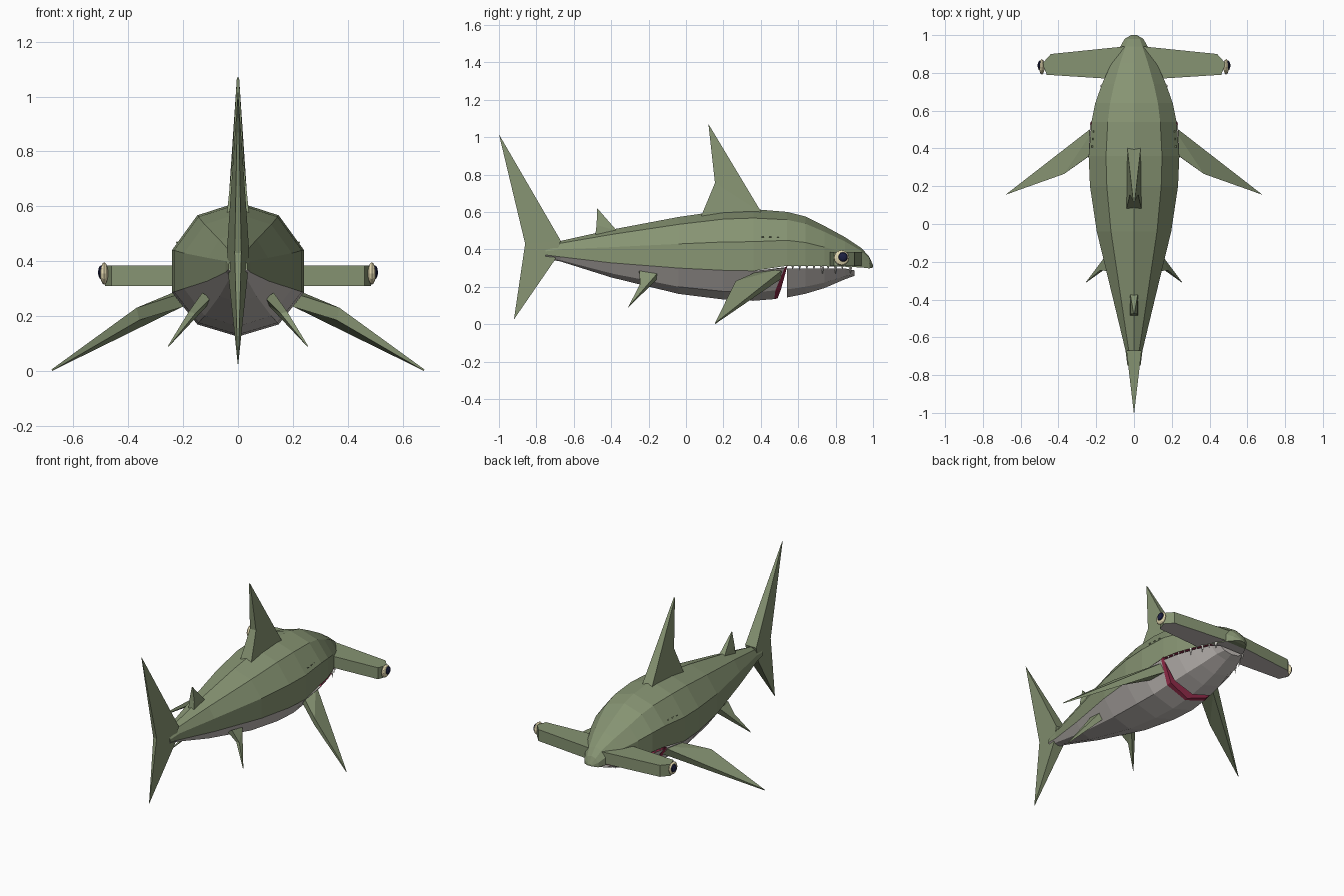
import bpy, bmesh, math
from mathutils import Vector, Matrix

if "Cube" in bpy.data.objects:
    bpy.data.objects.remove(bpy.data.objects["Cube"])


def material(name, rgb):
    m = bpy.data.materials.new(name)
    m.diffuse_color = (*rgb, 1)
    m.use_nodes = True
    m.node_tree.nodes["Principled BSDF"].inputs["Base Color"].default_value = m.diffuse_color
    return m


GREEN = material("olive_green", (0.24, 0.295, 0.17))
GREY = material("belly_grey", (0.54, 0.505, 0.48))
RED = material("mouth_red", (0.30, 0.025, 0.07))
CREAM = material("eye_cream", (0.86, 0.77, 0.48))
NAVY = material("pupil_navy", (0.012, 0.014, 0.055))
WHITE = material("tooth_white", (0.8, 0.78, 0.72))


def finish(name, bm, mats):
    bmesh.ops.remove_doubles(bm, verts=bm.verts, dist=0.0001)
    bmesh.ops.recalc_face_normals(bm, faces=bm.faces)
    me = bpy.data.meshes.new(name)
    bm.to_mesh(me)
    bm.free()
    for m in mats:
        me.materials.append(m)
    ob = bpy.data.objects.new(name, me)
    bpy.context.collection.objects.link(ob)
    return ob


def loft(name, rings, mats, rule=None):
    """Join closed rings with quads and cap both ends; rule(ring, side) picks the colour."""
    bm = bmesh.new()
    vs = [[bm.verts.new(p) for p in r] for r in rings]
    n = len(rings[0])
    for i in range(len(vs) - 1):
        for j in range(n):
            k = (j + 1) % n
            f = bm.faces.new((vs[i][j], vs[i][k], vs[i + 1][k], vs[i + 1][j]))
            f.material_index = rule(i, j) if rule else 0
    for i, r in ((-1, vs[0]), (len(vs), vs[-1])):
        f = bm.faces.new(r)
        f.material_index = rule(i, -1) if rule else 0
    return finish(name, bm, mats)


def fin(name, side_a, side_b):
    """Wedge between two outlines; each outline starts at its trailing notch."""
    bm = bmesh.new()
    a = [bm.verts.new(p) for p in side_a]
    b = [bm.verts.new(p) for p in side_b]
    n = len(a)
    for s in (a, b):
        for j in range(1, n - 1):
            bm.faces.new((s[0], s[j], s[j + 1]))
    for j in range(n):
        k = (j + 1) % n
        bm.faces.new((a[j], a[k], b[k], b[j]))
    return finish(name, bm, [GREEN])


def flat_fin(name, pts):
    """Upright fin from (half thickness, y, z) points."""
    fin(name, pts, [(-x, y, z) for x, y, z in pts])


# Body stations: y, top, colour line, bottom, half width
STATIONS = [
    (-0.75, 0.41, 0.37, 0.35, 0.035), (-0.67, 0.445, 0.36, 0.335, 0.045),
    (-0.40, 0.505, 0.328, 0.25, 0.11), (-0.04, 0.573, 0.30, 0.162, 0.197),
    (0.20, 0.608, 0.288, 0.132, 0.233), (0.36, 0.615, 0.285, 0.125, 0.24),
    (0.54, 0.60, 0.312, 0.138, 0.225), (0.64, 0.575, 0.312, 0.158, 0.205),
    (0.74, 0.525, 0.310, 0.188, 0.17), (0.85, 0.465, 0.307, 0.235, 0.12),
    (0.94, 0.405, 0.303, 0, 0.072), (0.98, 0.36, 0.298, 0, 0.05),
    (1.0, 0.315, 0.303, 0, 0.015)]


def upper_ring(y, top, line, bot, w):
    h = top - line
    return [(w, y, line), (w, y, line + .473 * h), (.618 * w, y, line + .855 * h), (0, y, top),
            (-.618 * w, y, line + .855 * h), (-w, y, line + .473 * h), (-w, y, line)]


def lower_ring(y, line, bot, w, lean=(0, 0, 0)):
    z = bot + .277 * (line - bot)
    return [(w, y + lean[0], line), (.618 * w, y + lean[1], z), (0, y + lean[2], bot),
            (-.618 * w, y + lean[1], z), (-w, y + lean[0], line)]


# Back and head, with the palate on its underside
loft("back_and_head", [upper_ring(*s) for s in STATIONS], [GREEN, GREY, RED],
     lambda i, j: 0 if j != 6 or i >= 10 else (2 if i < 9 else 1))

# Belly, ending in a slanted red mouth opening
rings = [lower_ring(y, l, b, w) for y, t, l, b, w in STATIONS[:6]]
rings.append(lower_ring(0.46, 0.302, 0.134, 0.233, (0.068, 0.018, 0.012)))
rings.append(lower_ring(0.49, 0.314, 0.138, 0.228, (0.053, 0.018, 0.0)))
loft("belly", rings, [GREY, RED], lambda i, j: 1 if i >= 6 else 0)

# Lower jaw, separate from the belly
rings = [lower_ring(y, 0.298, b + .005, w - .003) for y, t, l, b, w in STATIONS[6:10]]
rings.append(lower_ring(0.90, 0.288, 0.258, 0.085))
loft("lower_jaw", rings, [GREY, RED], lambda i, j: 1 if j == 4 or i < 0 else 0)

# Hammer wings with grey undersides
half = [(0.44, 0.90), (0.485, 0.85), (0.462, 0.79), (0.15, 0.77)]
outline = [(0, 0.945)] + half + [(-x, y) for x, y in reversed(half)]
loft("hammer", [[(x, y, z) for x, y in outline] for z in (0.31, 0.385)],
     [GREEN, GREY], lambda i, j: 1 if i == -1 else 0)

# Upright fins
flat_fin("dorsal_fin", [(0.022, 0.155, 0.755), (0.04, 0.08, 0.575),
                        (0.036, 0.405, 0.595), (0.004, 0.12, 1.07)])
flat_fin("rear_dorsal_fin", [(0.018, -0.478, 0.53), (0.02, -0.485, 0.475),
                             (0.02, -0.37, 0.50), (0.002, -0.475, 0.62)])
flat_fin("tail_fin", [(0.012, -0.86, 0.43), (0.001, -0.92, 0.025), (0.035, -0.70, 0.345),
                      (0.04, -0.67, 0.447), (0.001, -1.0, 1.015)])


def ball(name, centre, radius, flat, mat):
    bm = bmesh.new()
    bmesh.ops.create_uvsphere(bm, u_segments=12, v_segments=6, radius=radius)
    bmesh.ops.transform(bm, verts=bm.verts, matrix=Matrix.Translation(centre)
                        @ Matrix.Diagonal((flat, 1, 1, 1)) @ Matrix.Rotation(math.pi / 2, 4, 'Y'))
    finish(name, bm, [mat])


def tooth(name, x, y, z, radius, length):
    bm = bmesh.new()
    bmesh.ops.create_cone(bm, segments=4, radius1=0.0, radius2=radius, depth=length,
                          cap_ends=True, matrix=Matrix.Translation((x, y, z)))
    finish(name, bm, [WHITE])


def jaw_width(y):
    """Half width of the mouth rim at y."""
    for a, b in zip(STATIONS, STATIONS[1:]):
        if a[0] <= y <= b[0]:
            return a[4] + (b[4] - a[4]) * (y - a[0]) / (b[0] - a[0])


for s, side in ((1, "right"), (-1, "left")):
    def m(pts):
        return [(s * x, y, z) for x, y, z in pts]

    # Paired fins
    fin("pectoral_fin_" + side,
        m([(0.37, 0.265, 0.23), (0.19, 0.395, 0.288), (0.19, 0.535, 0.305), (0.68, 0.155, 0.005)]),
        m([(0.36, 0.272, 0.185), (0.18, 0.40, 0.24), (0.19, 0.505, 0.24), (0.678, 0.155, 0.0)]))
    fin("pelvic_fin_" + side,
        m([(0.18, -0.245, 0.215), (0.13, -0.25, 0.285), (0.14, -0.155, 0.27), (0.256, -0.31, 0.09)]),
        m([(0.155, -0.24, 0.21), (0.10, -0.25, 0.265), (0.11, -0.155, 0.24), (0.253, -0.31, 0.088)]))

    # Eyes on the hammer tips
    ball("eye_" + side, (s * 0.488, 0.832, 0.355), 0.041, 0.36, CREAM)
    ball("pupil_" + side, (s * 0.498, 0.839, 0.359), 0.026, 0.48, NAVY)

    # Gill bumps
    for i in range(3):
        y = 0.41 + 0.04 * i
        bm = bmesh.new()
        bmesh.ops.create_cube(bm, size=1, matrix=Matrix.Translation((s * (0.222 - 0.004 * i), y, 0.467))
                              @ Matrix.Rotation(s * -0.6, 4, 'Y') @ Matrix.Diagonal((0.008, 0.012, 0.005, 1)))
        finish(f"gill_{side}_{i + 1}", bm, [GREEN])

    # Row of small teeth along the mouth rim, and a few long ones over the jaw
    for i in range(9):
        y = 0.57 + 0.038 * i
        tooth(f"small_tooth_{side}_{i + 1}", s * (jaw_width(y) - 0.008), y, 0.301, 0.007, 0.022)
    for i, y in enumerate((0.73, 0.80, 0.88)):
        tooth(f"long_tooth_{side}_{i + 1}", s * (jaw_width(y) - 0.001), y, 0.287, 0.009, 0.045)
